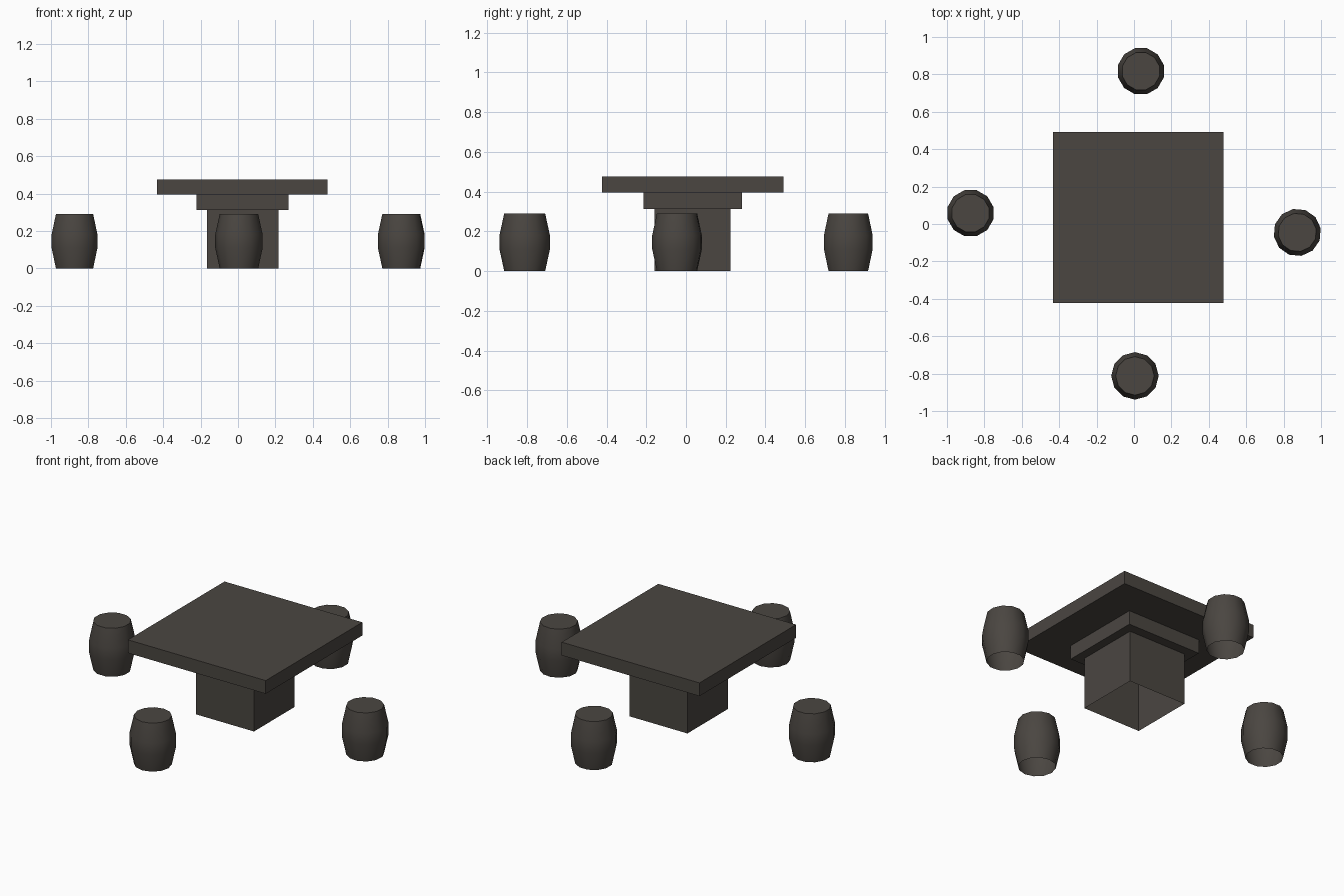
import bpy, bmesh, math

if "Cube" in bpy.data.objects:
    bpy.data.objects.remove(bpy.data.objects["Cube"])

stone = bpy.data.materials.new("dark_stone")
stone.diffuse_color = (0.069, 0.061, 0.053, 1)
stone.use_nodes = True
stone.node_tree.nodes["Principled BSDF"].inputs["Base Color"].default_value = stone.diffuse_color


def finish(name, bm):
    bmesh.ops.recalc_face_normals(bm, faces=bm.faces)
    mesh = bpy.data.meshes.new(name)
    bm.to_mesh(mesh)
    bm.free()
    mesh.materials.append(stone)
    obj = bpy.data.objects.new(name, mesh)
    bpy.context.collection.objects.link(obj)
    return obj


def block(name, x, y, z, open_bottom=False):
    bm = bmesh.new()
    bmesh.ops.create_cube(bm, size=1)
    for v in bm.verts:
        for i, (lo, hi) in enumerate((x, y, z)):
            v.co[i] = hi if v.co[i] > 0 else lo
    bm.normal_update()
    if open_bottom:
        down = [f for f in bm.faces if f.normal.z < -0.9]
        bmesh.ops.delete(bm, geom=down, context='FACES_ONLY')
    return finish(name, bm)


def stool(name, x, y, phase, sides=12):
    # barrel profile, capped at the top and open underneath
    profile = [(0.103, 0), (0.127, 0.11), (0.127, 0.18), (0.103, 0.29)]
    bm = bmesh.new()
    rings = []
    for r, z in profile:
        angles = [math.radians(phase) + math.tau * i / sides for i in range(sides)]
        rings.append([bm.verts.new((x + r * math.cos(a), y + r * math.sin(a), z)) for a in angles])
    for a, b in zip(rings, rings[1:]):
        for i in range(sides):
            j = (i + 1) % sides
            bm.faces.new((a[i], a[j], b[j], b[i]))
    bm.faces.new(rings[-1])
    obj = finish(name, bm)
    bpy.ops.object.select_all(action='DESELECT')
    obj.select_set(True)
    bpy.context.view_layer.objects.active = obj
    bpy.ops.object.shade_smooth_by_angle(angle=math.radians(40))


# table: slab, collar and hollow pedestal
block("table_top", (-0.433, 0.479), (-0.422, 0.491), (0.396, 0.475))
block("table_collar", (-0.222, 0.269), (-0.213, 0.282), (0.312, 0.396))
block("table_pedestal", (-0.167, 0.217), (-0.159, 0.225), (0, 0.312), open_bottom=True)

# four barrel stools around the table
stool("stool_left", -0.874, 0.058, 15)
stool("stool_right", 0.873, -0.045, 10)
stool("stool_back", 0.037, 0.817, 15)
stool("stool_front", 0.005, -0.812, 0)
